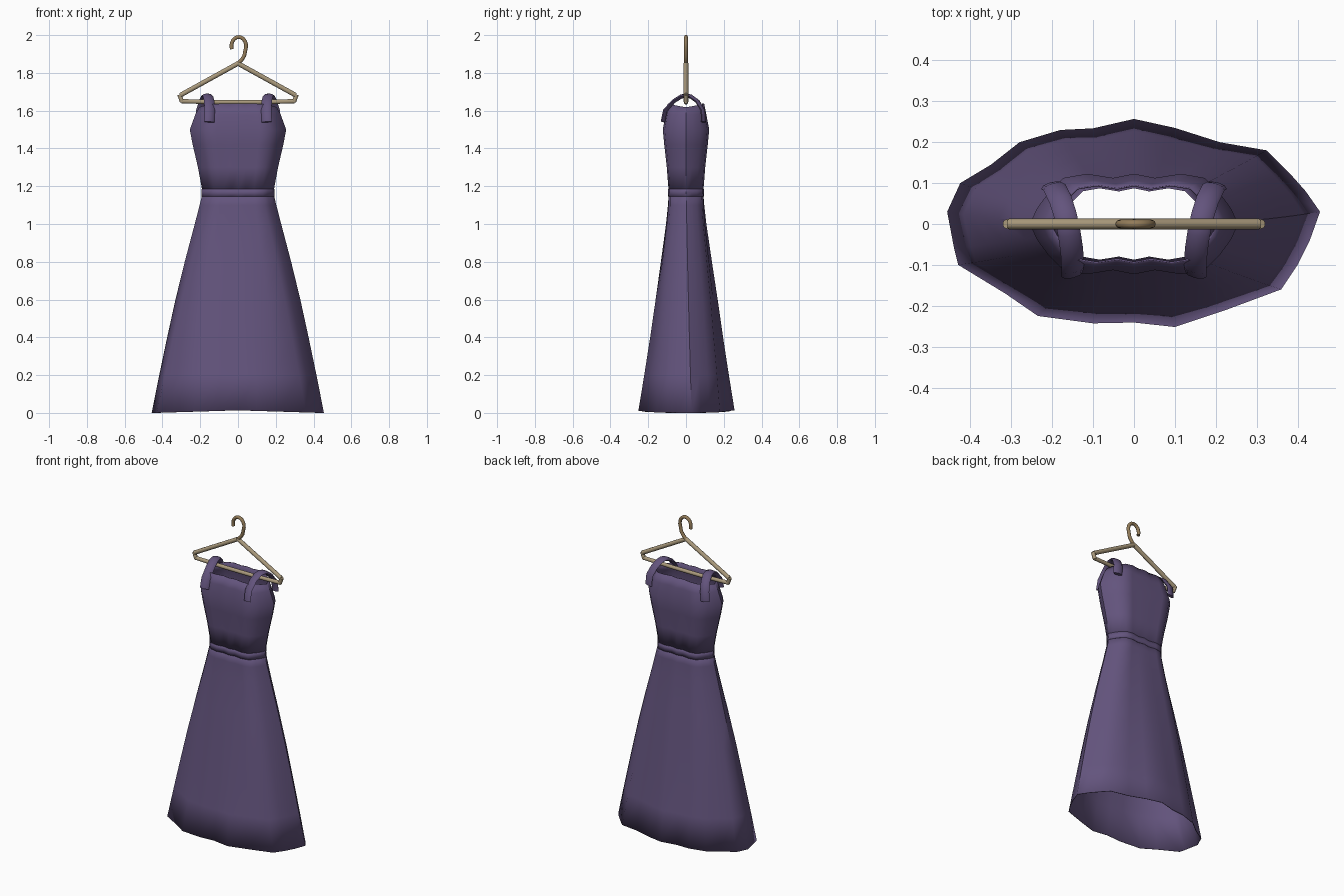
import bpy, math
from mathutils import Vector

if "Cube" in bpy.data.objects:
    bpy.data.objects.remove(bpy.data.objects["Cube"])


def material(name, rgb):
    m = bpy.data.materials.new(name)
    m.diffuse_color = (*rgb, 1)
    m.use_nodes = True
    m.node_tree.nodes["Principled BSDF"].inputs["Base Color"].default_value = m.diffuse_color
    return m


FABRIC = material("purple fabric", (0.125, 0.088, 0.205))
WOOD = material("tan wood", (0.40, 0.32, 0.20))
METAL = material("brown metal", (0.29, 0.20, 0.10))


def add_object(name, verts, faces, mat, angle=40):
    me = bpy.data.meshes.new(name)
    me.from_pydata(verts, [], faces)
    me.materials.append(mat)
    ob = bpy.data.objects.new(name, me)
    bpy.context.collection.objects.link(ob)
    bpy.ops.object.select_all(action='DESELECT')
    ob.select_set(True)
    bpy.context.view_layer.objects.active = ob
    bpy.ops.object.shade_smooth_by_angle(angle=math.radians(angle))
    return ob


def bridge(rows, n):
    return [(r * n + i, r * n + (i + 1) % n, (r + 1) * n + (i + 1) % n, (r + 1) * n + i)
            for r in range(rows - 1) for i in range(n)]


def tube(name, path, mat, a, b, side=None, n=10):
    """Sweep an a-by-b elliptical section along a path."""
    path = [Vector(p) for p in path]
    verts = []
    for k, p in enumerate(path):
        t = (path[min(k + 1, len(path) - 1)] - path[max(k - 1, 0)]).normalized()
        s = Vector(side or (0, 1, 0))
        s = (s - t * s.dot(t)).normalized()
        u = t.cross(s)
        for i in range(n):
            q = 2 * math.pi * i / n
            verts.append(p + s * a * math.cos(q) + u * b * math.sin(q))
    faces = bridge(len(path), n)
    last = (len(path) - 1) * n
    faces += [tuple(range(n))[::-1], tuple(range(last, last + n))]
    return add_object(name, verts, faces, mat)


# Wavy hem outline, counter-clockwise from the right side
HEM = [(.455, .03), (.42, .08), (.38, .125), (.325, .18), (.21, .2), (.1, .235),
       (0, .257), (-.1, .234), (-.18, .23), (-.28, .2), (-.35, .145), (-.425, .1),
       (-.457, .03), (-.44, -.06), (-.43, -.1), (-.315, -.17), (-.235, -.225), (-.1, -.243),
       (0, -.241), (.1, -.252), (.22, -.212), (.36, -.16), (.4, -.1), (.43, -.04)]
HEM = [(x / .457, y / .257) for x, y in HEM]

# Folded bodice section: one quarter, mirrored to the full loop
Q = [(1, 0), (.93, .3), (.82, .6), (.68, .88), (.45, .96), (.2, .88), (0, .96)]
half = Q + [(-x, y) for x, y in Q[-2::-1]]
SECTION = half + [(x, -y) for x, y in half[-2:0:-1]]
N = len(SECTION)
WAIST = 1.165


def ring(z, w, d):
    """Dress outline at a height, blending the hem folds into the bodice section."""
    t = max(0, 1 - z / WAIST) ** 0.6
    return [((s[0] + (h[0] - s[0]) * t) * w, (s[1] + (h[1] - s[1]) * t) * d)
            for s, h in zip(SECTION, HEM)]


def shell(name, profile):
    verts = []
    for z, w, d in profile:
        for x, y in ring(z, w, d):
            dz = 0
            if z == 0:
                dz = 0.014 * (1 - abs(x) / w)       # hem lifts in the middle
            elif z > 1.6:
                dz = -0.02 * (abs(x) / w) ** 4      # armholes dip
            verts.append((x, y, z + dz))
    ob = add_object(name, verts, bridge(len(profile), N), FABRIC)
    mod = ob.modifiers.new("cloth", 'SOLIDIFY')
    mod.thickness = 0.004
    mod.offset = -1
    return ob


# Dress body: skirt, then bodice
shell("skirt", [(0, .457, .257), (.2, .417, .228), (.4, .375, .198), (.6, .331, .17),
                (.8, .282, .14), (1, .229, .111), (1.1, .203, .1), (WAIST, .187, .095)])
shell("bodice", [(WAIST, .187, .095), (1.3, .212, .106), (1.42, .24, .12),
                 (1.5, .255, .128), (1.58, .226, .112), (1.638, .205, .1)])
shell("waistband", [(1.145, .194, .099), (1.165, .192, .098), (1.185, .194, .099)])

# Shoulder straps looped over the hanger bar
for m, label in ((1, "right"), (-1, "left")):
    pts = [(.152, -.122, 1.54), (.15, -.11, 1.6), (.152, -.065, 1.65), (.158, -.025, 1.675),
           (.163, 0, 1.68), (.169, .025, 1.675), (.18, .06, 1.65), (.195, .09, 1.6),
           (.2, .092, 1.54)]
    tube(label + "_strap", [(m * x, y, z) for x, y, z in pts], FABRIC,
         .028, .011, side=(.97 * m, -.24, 0), n=8)

# Hanger: sloping shoulders, short ends and the bottom bar
for m, label in ((1, "right"), (-1, "left")):
    tube(label + "_hanger_shoulder", [(0, 0, 1.85), (m * .305, 0, 1.682)], WOOD, .013, .013)
    tube(label + "_hanger_end", [(m * .31, 0, 1.685), (m * .296, 0, 1.646)], WOOD, .012, .012)
tube("hanger_bar", [(-.3, 0, 1.65), (-.1, 0, 1.645), (.1, 0, 1.645), (.3, 0, 1.65)],
     WOOD, .012, .012)

# Hanger hook: neck rising into an open arc
hook = [(0, 0, 1.85), (.018, 0, 1.867), (.033, 0, 1.89)]
for i in range(13):
    q = math.radians(-25 + 225 * i / 12)
    hook.append((.004 + .039 * math.cos(q), 0, 1.942 + .048 * math.sin(q)))
tube("hanger_hook", hook, METAL, .0105, .0105)
